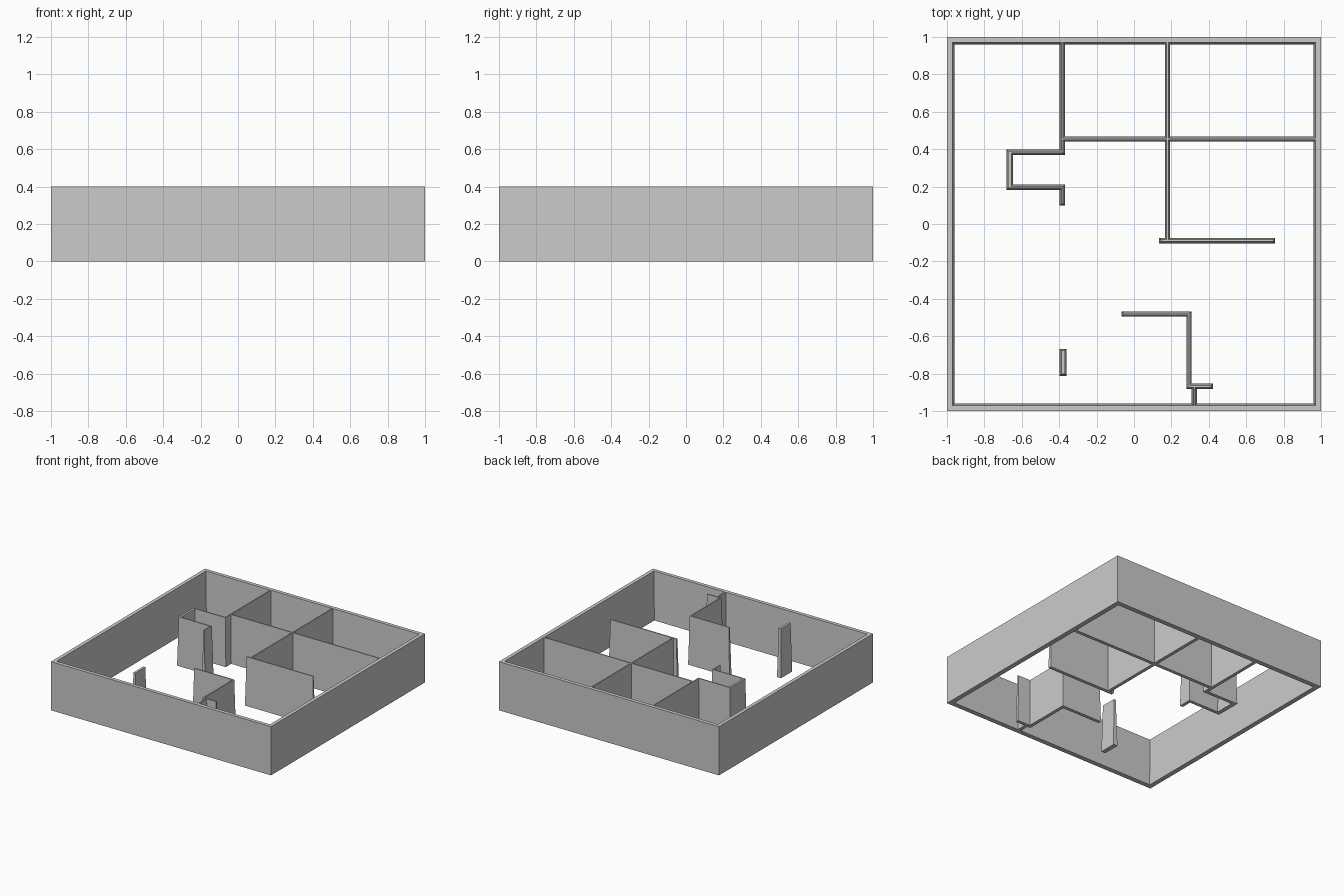
import bpy, bmesh

cube = bpy.data.objects.get("Cube")
if cube:
    bpy.data.objects.remove(cube, do_unlink=True)

HEIGHT = 0.4
TAPER = 0.009      # each inner face leans in by this much at the top

plaster = bpy.data.materials.new("grey_plaster")
plaster.use_nodes = True
grey = (0.6, 0.6, 0.6, 1)
plaster.diffuse_color = grey
plaster.node_tree.nodes["Principled BSDF"].inputs["Base Color"].default_value = grey


def rectangle(bm, x0, x1, y0, y1, z):
    return [bm.verts.new((x, y, z)) for x, y in ((x0, y0), (x1, y0), (x1, y1), (x0, y1))]


def bridge(bm, a, b):
    for i in range(4):
        j = (i + 1) % 4
        bm.faces.new((a[i], a[j], b[j], b[i]))


def finish(bm, name):
    bmesh.ops.recalc_face_normals(bm, faces=bm.faces)
    mesh = bpy.data.meshes.new(name)
    bm.to_mesh(mesh)
    bm.free()
    mesh.materials.append(plaster)
    obj = bpy.data.objects.new(name, mesh)
    bpy.context.collection.objects.link(obj)


def wall(name, x0, x1, y0, y1):
    bm = bmesh.new()
    low = rectangle(bm, x0, x1, y0, y1, 0)
    top = rectangle(bm, x0 + TAPER, x1 - TAPER, y0 + TAPER, y1 - TAPER, HEIGHT)
    bridge(bm, low, top)
    bm.faces.new(low[::-1])
    bm.faces.new(top)
    finish(bm, name)


# Outer walls: an open ring, upright outside and leaning inside
bm = bmesh.new()
loops = [rectangle(bm, -r, r, -r, r, z)
         for r, z in ((1, 0), (1, HEIGHT), (0.97, HEIGHT), (0.96, 0))]
for k in range(4):
    bridge(bm, loops[k], loops[(k + 1) % 4])
finish(bm, "outer_walls")

# Back rooms
wall("back_left_partition", -0.397, -0.37, 0.37, 0.985)
wall("back_room_front_wall", -0.397, 0.985, 0.44, 0.468)
wall("long_middle_partition", 0.165, 0.193, -0.103, 0.985)
wall("side_room_front_wall", 0.135, 0.755, -0.103, -0.075)

# Closet
wall("closet_back_wall", -0.682, -0.37, 0.37, 0.398)
wall("closet_side_wall", -0.682, -0.647, 0.183, 0.398)
wall("closet_front_wall", -0.682, -0.37, 0.183, 0.21)
wall("closet_stub", -0.397, -0.37, 0.098, 0.21)

# Entrance
wall("entrance_back_wall", -0.067, 0.308, -0.495, -0.467)
wall("entrance_side_wall", 0.28, 0.308, -0.882, -0.467)
wall("entrance_short_wall", 0.28, 0.422, -0.882, -0.854)
wall("entrance_stub", 0.308, 0.336, -0.985, -0.854)
wall("free_standing_pier", -0.397, -0.36, -0.812, -0.667)
